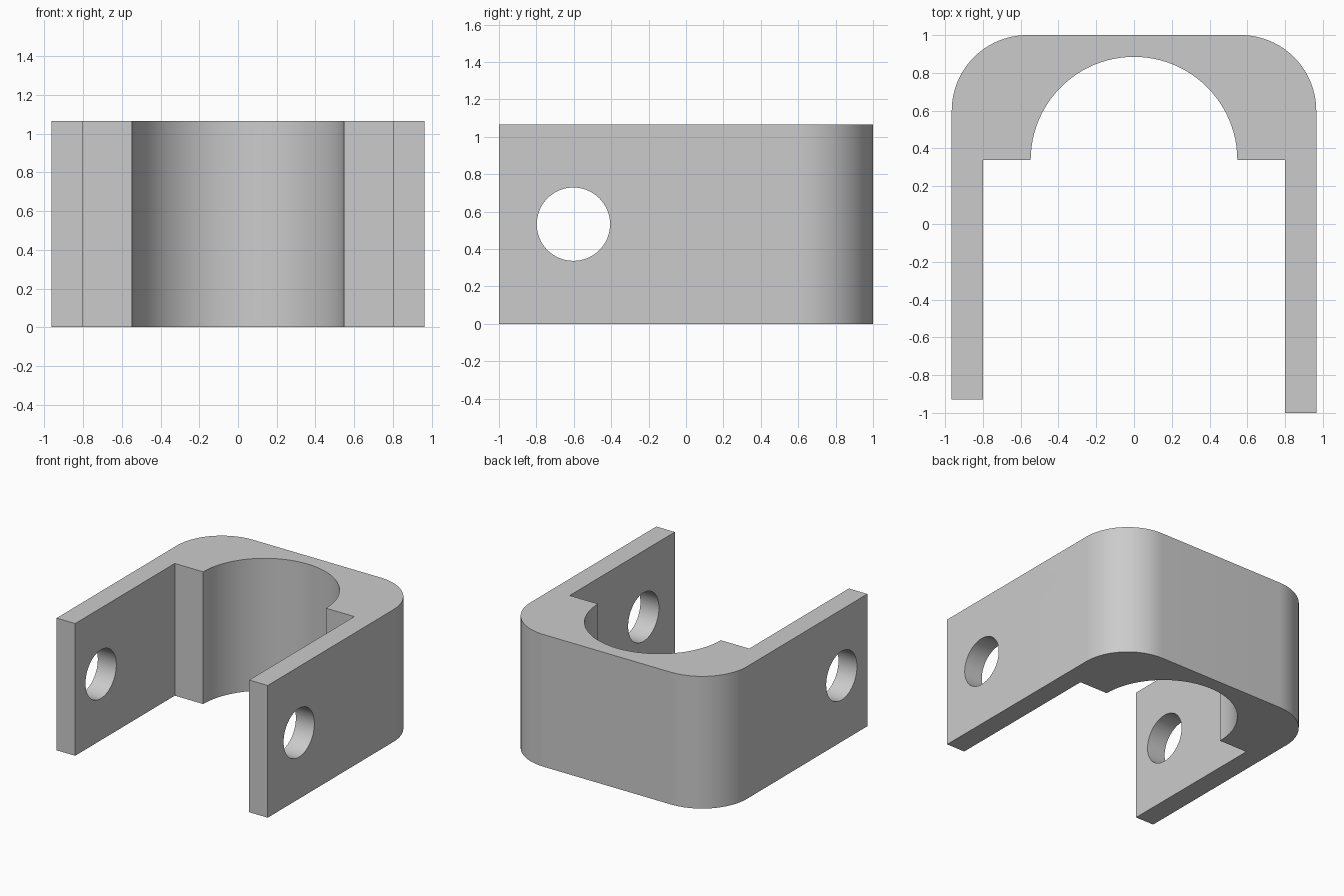
import bpy, bmesh
from math import cos, sin, pi, radians
from mathutils import Matrix

cube = bpy.data.objects.get("Cube")
if cube:
    bpy.data.objects.remove(cube, do_unlink=True)

HEIGHT = 1.065
HALF_WIDTH, ARM_INNER = 0.965, 0.80
SHOULDER_Y, BORE_RADIUS = 0.338, 0.547
CORNER_RADIUS = 0.40
HOLE_RADIUS, HOLE_Y = 0.196, -0.602

# Plain grey material
grey = bpy.data.materials.new("plain grey")
grey.use_nodes = True
colour = (0.6, 0.6, 0.6, 1)
grey.diffuse_color = colour
grey.node_tree.nodes["Principled BSDF"].inputs["Base Color"].default_value = colour


def arc(cx, cy, r, start, end, steps):
    angles = [radians(start + (end - start) * i / steps) for i in range(steps + 1)]
    return [(cx + r * cos(a), cy + r * sin(a)) for a in angles]


def new_object(name, bm):
    bmesh.ops.recalc_face_normals(bm, faces=bm.faces)
    mesh = bpy.data.meshes.new(name)
    bm.to_mesh(mesh)
    bm.free()
    mesh.materials.append(grey)
    obj = bpy.data.objects.new(name, mesh)
    bpy.context.collection.objects.link(obj)
    return obj


# Clevis outline: one arm is slightly longer than the other
cx, cy = HALF_WIDTH - CORNER_RADIUS, 1 - CORNER_RADIUS
outline = [(ARM_INNER, -1), (HALF_WIDTH, -1)]
outline += arc(cx, cy, CORNER_RADIUS, 0, 90, 24)
outline += arc(-cx, cy, CORNER_RADIUS, 90, 180, 24)
outline += [(-HALF_WIDTH, -0.93), (-ARM_INNER, -0.93), (-ARM_INNER, SHOULDER_Y)]
outline += arc(0, SHOULDER_Y, BORE_RADIUS, 180, 0, 48)
outline += [(ARM_INNER, SHOULDER_Y)]

bm = bmesh.new()
base = bm.faces.new([bm.verts.new((x, y, 0)) for x, y in outline])
top = bmesh.ops.extrude_face_region(bm, geom=[base], use_keep_orig=True)
bmesh.ops.translate(bm, vec=(0, 0, HEIGHT),
                    verts=[v for v in top["geom"] if isinstance(v, bmesh.types.BMVert)])
clevis = new_object("clevis_bracket", bm)

# Cross pin hole through both arms
bm = bmesh.new()
bmesh.ops.create_cone(bm, cap_ends=True, segments=64, radius1=HOLE_RADIUS,
                      radius2=HOLE_RADIUS, depth=3,
                      matrix=Matrix.Translation((0, HOLE_Y, HEIGHT / 2))
                      @ Matrix.Rotation(pi / 2, 4, 'Y'))
cutter = new_object("pin_hole_cutter", bm)
cutter.hide_render = True

cut = clevis.modifiers.new("pin_holes", 'BOOLEAN')
cut.operation = 'DIFFERENCE'
cut.solver = 'EXACT'
cut.object = cutter
bpy.ops.object.select_all(action='DESELECT')
clevis.select_set(True)
bpy.context.view_layer.objects.active = clevis
bpy.ops.object.modifier_apply(modifier=cut.name)
bpy.data.objects.remove(cutter, do_unlink=True)

# Smooth curved walls, crisp edges
bpy.ops.object.shade_smooth_by_angle(angle=radians(30))
